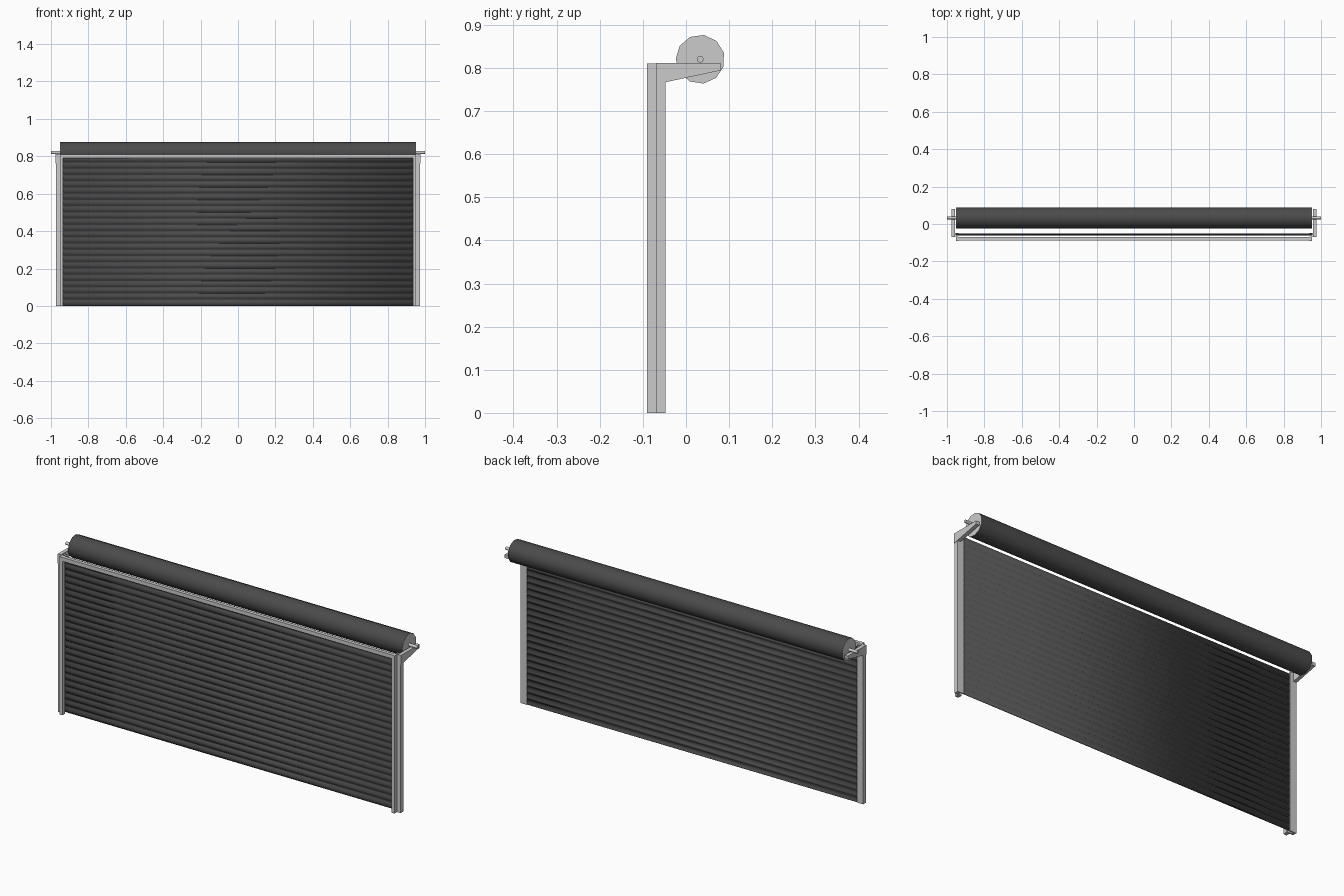
import bpy, bmesh, math

if "Cube" in bpy.data.objects:
    bpy.data.objects.remove(bpy.data.objects["Cube"])

dark = bpy.data.materials.new("dark_slats")
dark.diffuse_color = (0.07, 0.07, 0.07, 1)
dark.use_nodes = True
dark.node_tree.nodes["Principled BSDF"].inputs["Base Color"].default_value = dark.diffuse_color

AXIS_Y, AXIS_Z = 0.033, 0.82


def extrude_x(name, profile, x0, x1, closed=True, caps=True, mat=None):
    """Sweep a (y, z) profile along x."""
    bm = bmesh.new()
    a = [bm.verts.new((x0, y, z)) for y, z in profile]
    b = [bm.verts.new((x1, y, z)) for y, z in profile]
    n = len(profile)
    for i in range(n if closed else n - 1):
        j = (i + 1) % n
        bm.faces.new((a[i], a[j], b[j], b[i]))
    if closed and caps:
        bm.faces.new(a)
        bm.faces.new(b[::-1])
    bmesh.ops.recalc_face_normals(bm, faces=bm.faces)
    me = bpy.data.meshes.new(name)
    bm.to_mesh(me)
    bm.free()
    if mat:
        me.materials.append(mat)
    ob = bpy.data.objects.new(name, me)
    bpy.context.collection.objects.link(ob)
    return ob


def box(name, x0, x1, y0, y1, z0, z1):
    return extrude_x(name, [(y0, z0), (y1, z0), (y1, z1), (y0, z1)], x0, x1)


def ring(r, n, start=0):
    return [(AXIS_Y + r * math.cos(math.radians(start + 360 * i / n)),
             AXIS_Z + r * math.sin(math.radians(start + 360 * i / n))) for i in range(n)]


def smooth(ob, angle):
    bpy.ops.object.select_all(action='DESELECT')
    ob.select_set(True)
    bpy.context.view_layer.objects.active = ob
    bpy.ops.object.shade_smooth_by_angle(angle=math.radians(angle))


# Rolled drum (11 sides) with grey end discs, and the axle through it
drum = extrude_x("drum", ring(0.057, 11, 16), -0.95, 0.95, caps=False, mat=dark)
smooth(drum, 40)
for s, side in ((-1, "left"), (1, "right")):
    extrude_x(f"drum_end_{side}", ring(0.0568, 11, 16), s * 0.948, s * 0.9505)
smooth(extrude_x("axle", ring(0.008, 10), -1.0, 1.0), 40)

# Slatted curtain: each slat bulges to the front
SLATS, TOP = 24, 0.80
pitch = TOP / SLATS
bulge = [(0.0, 0.0), (0.12, 0.003), (0.3, 0.007), (0.5, 0.0085), (0.7, 0.007), (0.88, 0.003)]
profile = [(-0.051 - d, (i + t) * pitch) for i in range(SLATS) for t, d in bulge]
profile.append((-0.051, TOP))
curtain = extrude_x("curtain", profile, -0.955, 0.955, closed=False, mat=dark)
solid = curtain.modifiers.new("thickness", 'SOLIDIFY')
solid.thickness = 0.0015
solid.offset = 0
smooth(curtain, 35)

# Front header bar
box("header", -0.935, 0.935, -0.088, -0.07, 0.79, 0.81)

# Side posts, guide channels and drum brackets
for s, side in ((-1, "left"), (1, "right")):
    box(f"front_post_{side}", s * 0.935, s * 0.953, -0.09, -0.07, 0, 0.81)
    box(f"guide_front_{side}", s * 0.938, s * 0.974, -0.07, -0.0655, 0, 0.81)
    box(f"guide_back_{side}", s * 0.938, s * 0.974, -0.0505, -0.048, 0, 0.81)
    box(f"guide_web_{side}", s * 0.957, s * 0.974, -0.0655, -0.0505, 0, 0.81)
    extrude_x(f"bracket_{side}",
              [(-0.07, 0.762), (0.08, 0.794), (0.08, 0.811), (-0.07, 0.811)],
              s * 0.957, s * 0.976)
